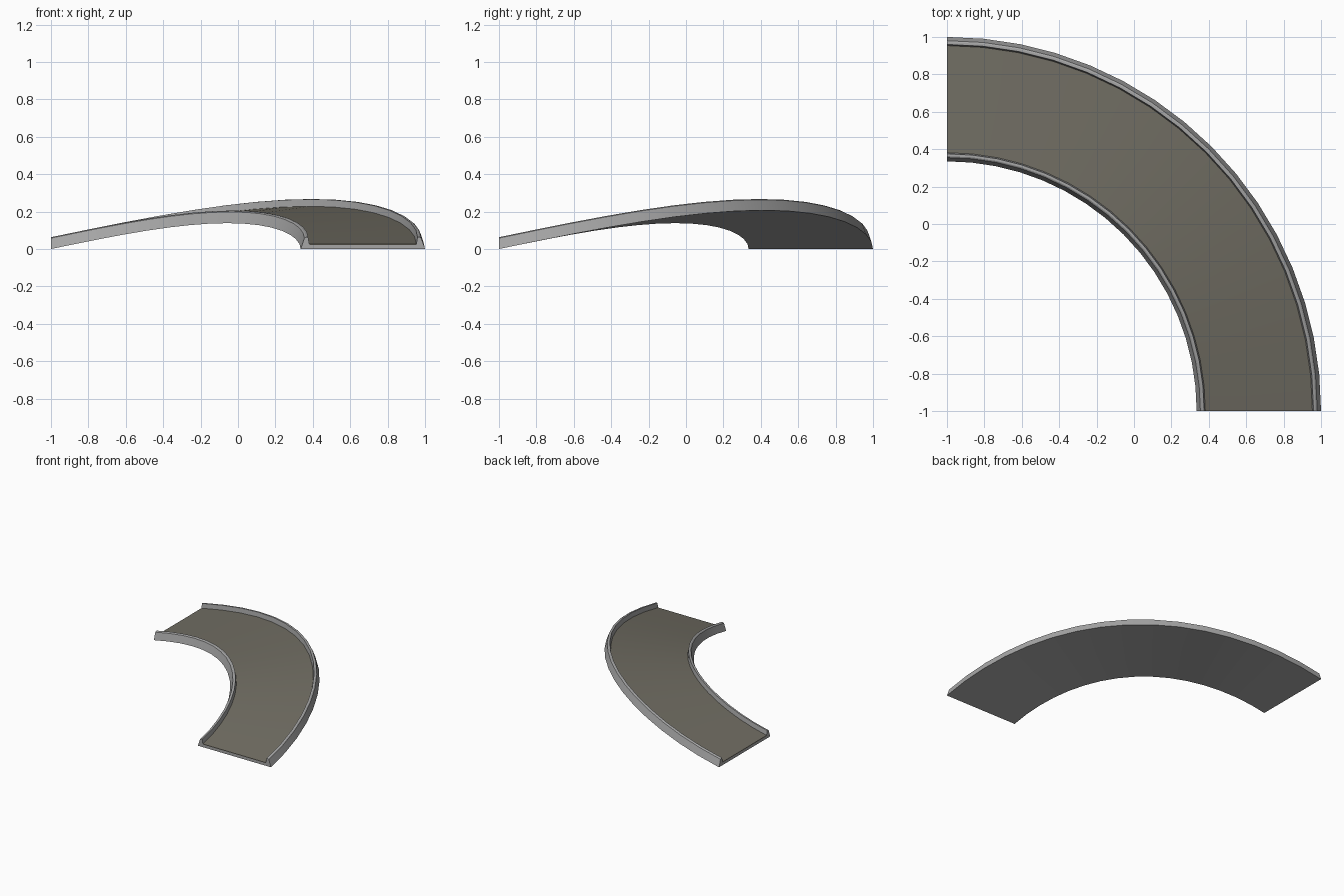
import bpy, bmesh, math

if "Cube" in bpy.data.objects:
    bpy.data.objects.remove(bpy.data.objects["Cube"])

SEGMENTS = 16
R_IN, R_OUT = 1.335, 2.0
RISE = 0.1035          # arch height per unit of radius


def material(name, rgb):
    m = bpy.data.materials.new(name)
    m.diffuse_color = (*rgb, 1)
    m.use_nodes = True
    m.node_tree.nodes["Principled BSDF"].inputs["Base Color"].default_value = m.diffuse_color
    return m


kerb_grey = material("kerb grey", (0.38, 0.38, 0.38))
road_brown = material("road brown grey", (0.165, 0.155, 0.125))


def sweep(name, profile, mat):
    """Sweep a closed (radius, height) profile along the arched quarter turn."""
    bm = bmesh.new()
    rings = []
    for i in range(SEGMENTS + 1):
        a = math.pi / 2 * i / SEGMENTS
        arch = RISE * math.sin(2 * a)
        rings.append([bm.verts.new((-1 + r * math.cos(a), -1 + r * math.sin(a), h + arch * r))
                      for r, h in profile])
    n = len(profile)
    for a, b in zip(rings, rings[1:]):
        for j in range(n):
            k = (j + 1) % n
            bm.faces.new((a[j], a[k], b[k], b[j]))
    bm.faces.new(rings[0])
    bm.faces.new(rings[-1])
    bmesh.ops.recalc_face_normals(bm, faces=bm.faces)
    mesh = bpy.data.meshes.new(name)
    bm.to_mesh(mesh)
    bm.free()
    ob = bpy.data.objects.new(name, mesh)
    bpy.context.collection.objects.link(ob)
    mesh.materials.append(mat)
    bpy.context.view_layer.objects.active = ob
    ob.select_set(True)
    bpy.ops.object.shade_smooth_by_angle(angle=math.radians(30))
    ob.select_set(False)
    return ob


# Kerb and slab: one continuous tray with a sloped kerb on each side
half = [(0.0, 0.0), (0.02, 0.058), (0.028, 0.063), (0.04, 0.063), (0.047, 0.022)]
tray = [(R_IN + d, h) for d, h in half] + [(R_OUT - d, h) for d, h in reversed(half)]
sweep("kerbed_slab", tray, kerb_grey)

# Road surface: thin plate lying between the kerbs
a, b = R_IN + 0.046, R_OUT - 0.046
sweep("road_surface", [(a, 0.021), (b, 0.021), (b, 0.026), (a, 0.026)], road_brown)
